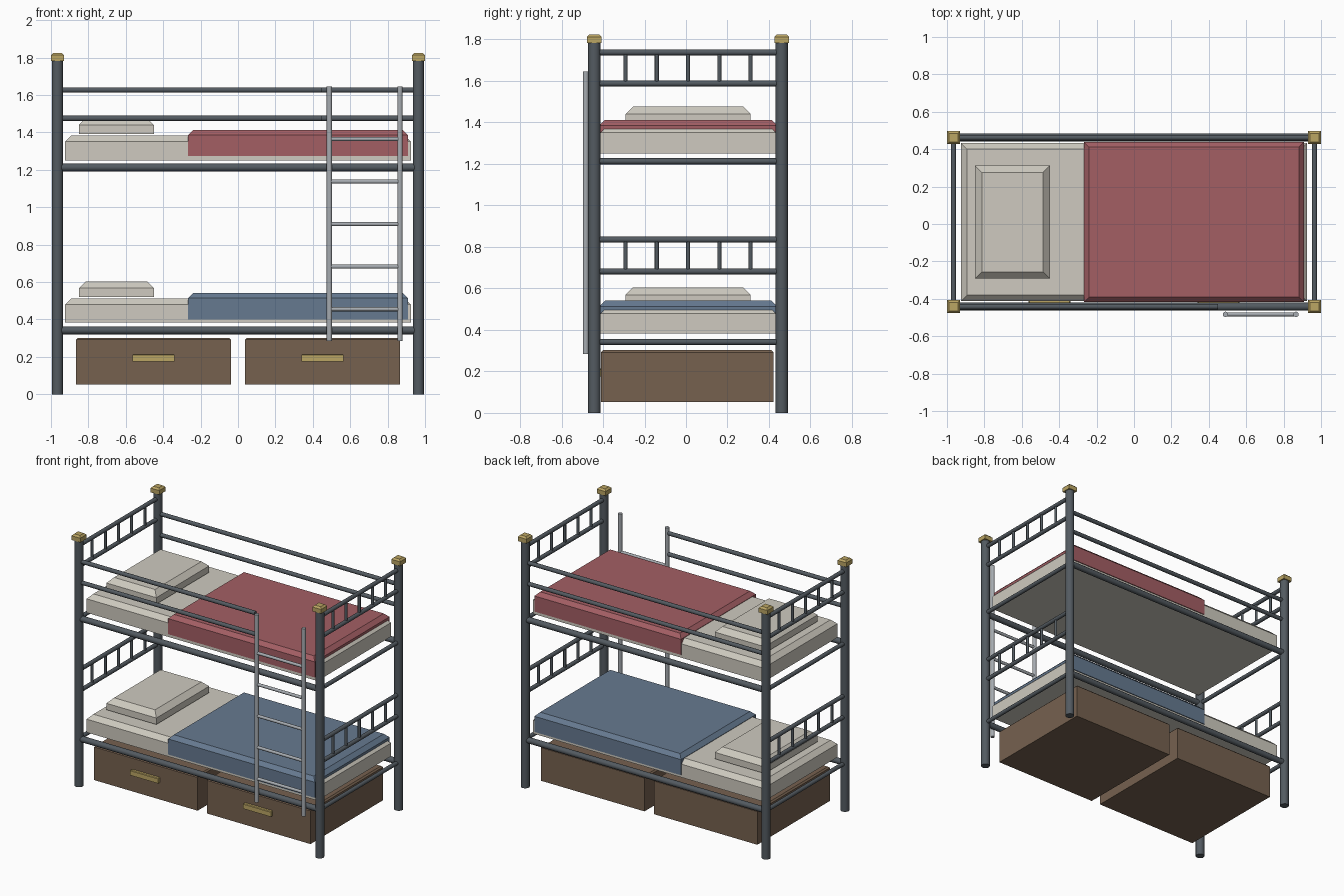
import bpy, bmesh, math
from mathutils import Vector

if "Cube" in bpy.data.objects:
    bpy.data.objects.remove(bpy.data.objects["Cube"])

YC = 0.01            # the bed itself sits slightly back, the ladder fills the front
PX, PY = 0.965, 0.452


def material(name, rgb):
    m = bpy.data.materials.new(name)
    m.diffuse_color = [(c / 255) ** 2.2 for c in rgb] + [1]
    m.use_nodes = True
    m.node_tree.nodes["Principled BSDF"].inputs["Base Color"].default_value = m.diffuse_color
    return m


METAL = material("dark_metal", (84, 91, 97))
STEEL = material("light_steel", (165, 170, 175))
BRASS = material("brass", (186, 164, 100))
CREAM = material("cream_fabric", (205, 201, 190))
RED = material("red_fabric", (162, 95, 100))
BLUE = material("blue_fabric", (102, 121, 143))
WOOD = material("brown_wood", (117, 97, 80))


def rod(name, a, b, r, mat, sides=12):
    a, b = Vector(a), Vector(b)
    d = b - a
    bpy.ops.mesh.primitive_cylinder_add(vertices=sides, radius=r, depth=d.length,
                                        location=(a + b) / 2)
    o = bpy.context.object
    o.name = name
    o.rotation_euler = d.to_track_quat('Z', 'Y').to_euler()
    o.data.materials.append(mat)
    bpy.ops.object.shade_smooth_by_angle(angle=math.radians(40))
    return o


def block(name, x, y, z, mat, chamfer=0):
    """Box from ranges, with only the top edges chamfered."""
    bm = bmesh.new()
    bmesh.ops.create_cube(bm, size=1)
    for v in bm.verts:
        v.co = [r[0] if c < 0 else r[1] for r, c in zip((x, y, z), v.co)]
    if chamfer:
        top = [e for e in bm.edges if all(abs(v.co.z - z[1]) < 1e-5 for v in e.verts)]
        bmesh.ops.bevel(bm, geom=top, offset=chamfer, segments=1, affect='EDGES')
    me = bpy.data.meshes.new(name)
    bm.to_mesh(me)
    bm.free()
    me.materials.append(mat)
    o = bpy.data.objects.new(name, me)
    bpy.context.collection.objects.link(o)
    return o


# Corner posts with brass caps
for sx in (-1, 1):
    for sy in (-1, 1):
        x, y = sx * PX, YC + sy * PY
        rod("corner_post", (x, y, 0), (x, y, 1.785), 0.03, METAL, 16)
        block("post_cap", (x - .035, x + .035), (y - .035, y + .035),
              (1.782, 1.825), BRASS, 0.012)

# Bed frame rails and end boards, one set per bunk
for level, rail_z, low_z, high_z in (("lower", .342, .682, .835), ("upper", 1.213, 1.588, 1.738)):
    for s in (-1, 1):
        y = YC + s * PY
        rod(level + "_side_rail", (-PX, y, rail_z), (PX, y, rail_z), 0.021, METAL)
        x = s * PX
        for z in (rail_z, low_z, high_z):
            rod(level + "_end_rail", (x, YC - PY, z), (x, YC + PY, z), 0.0145, METAL)
        for i in range(-2, 3):
            yb = YC + i * PY / 3
            rod(level + "_end_bar", (x, yb, low_z), (x, yb, high_z), 0.01, METAL)

# Guard rails: full at the back, open at the ladder in front
for z in (1.475, 1.627):
    rod("back_guard_rail", (-PX, YC + PY, z), (PX, YC + PY, z), 0.0145, METAL)
    rod("front_guard_rail", (-PX, YC - PY, z), (0.45, YC - PY, z), 0.0145, METAL)

# Mattresses, blankets and pillows
for level, bottom, top, cloth in (("lower", .383, .511, BLUE), ("upper", 1.25, 1.383, RED)):
    block(level + "_mattress", (-.925, .925), (YC - .422, YC + .422), (bottom, top), CREAM, 0.032)
    block(level + "_blanket", (-.267, .908), (YC - .428, YC + .428),
          (top - .11, top + .03), cloth, 0.027)
    block(level + "_pillow", (-.85, -.45), (YC - .302, YC + .302),
          (top + .01, top + .093), CREAM, 0.036)

# Under-bed drawers
for s in (-1, 1):
    c = s * 0.452
    block("drawer", (c - .415, c + .415), (-.409, .422), (.052, .302), WOOD, 0.01)
    block("drawer_handle", (c - .112, c + .112), (-.43, -.405), (.176, .213), BRASS, 0.004)

# Ladder
LY = -0.483
for x in (0.489, 0.866):
    rod("ladder_stile", (x, LY, .285), (x, LY, 1.645), 0.0145, STEEL)
for i in range(5):
    z = 0.455 + i * 0.2275
    rod("ladder_rung", (.489, LY, z), (.866, LY, z), 0.011, STEEL)
